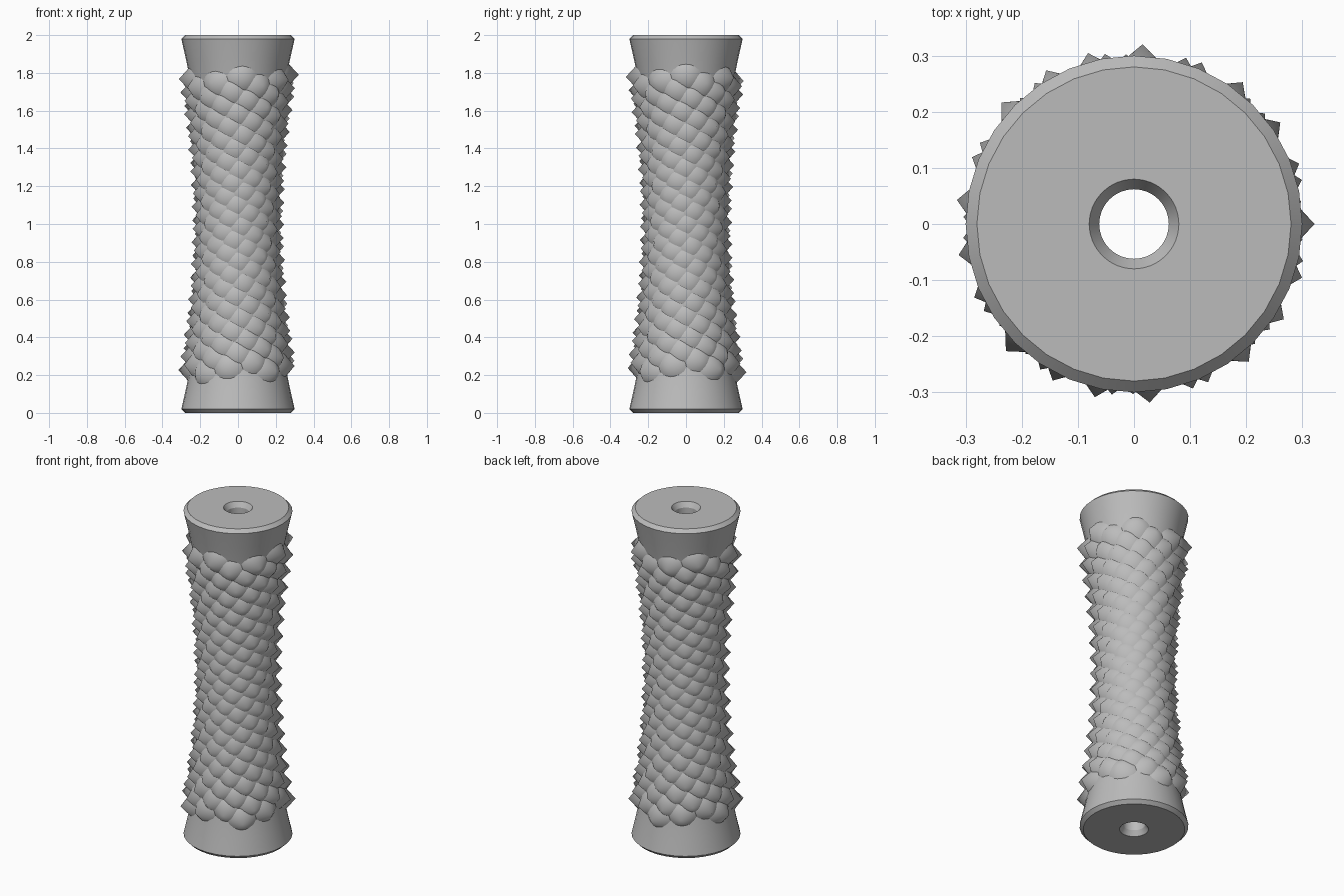
import bpy, bmesh, math
from mathutils import Matrix

cube = bpy.data.objects.get("Cube")
if cube:
    bpy.data.objects.remove(cube, do_unlink=True)

grey = bpy.data.materials.new("plain grey")
grey.use_nodes = True
colour = (0.5, 0.5, 0.5, 1)
grey.diffuse_color = colour
grey.node_tree.nodes["Principled BSDF"].inputs["Base Color"].default_value = colour

SIDES = 32
STUDS = 288
GOLDEN = math.radians(137.508)
TOP_STUD, LOW_STUD = 1.79, 0.21


def waist_radius(z):
    """Concave outline, narrowest at mid height."""
    return 0.182 + 0.118 * ((z - 1) / 0.98) ** 2


def finish(bm, name):
    mesh = bpy.data.meshes.new(name)
    bm.normal_update()
    bm.to_mesh(mesh)
    bm.free()
    obj = bpy.data.objects.new(name, mesh)
    bpy.context.collection.objects.link(obj)
    mesh.materials.append(grey)
    bpy.ops.object.select_all(action="DESELECT")
    obj.select_set(True)
    bpy.context.view_layer.objects.active = obj
    bpy.ops.object.shade_smooth_by_angle(angle=math.radians(30))
    return obj


# Roller core: closed profile revolved, with a countersunk through-hole
outline = [(0.062, 0.03), (0.08, 0), (0.28, 0)]
for i in range(21):
    z = 0.02 + 1.96 * i / 20
    outline.append((waist_radius(z), z))
outline += [(0.28, 2), (0.08, 2), (0.062, 1.97)]

bm = bmesh.new()
rings = []
for r, z in outline:
    ring = []
    for s in range(SIDES):
        a = math.tau * s / SIDES
        ring.append(bm.verts.new((r * math.cos(a), r * math.sin(a), z)))
    rings.append(ring)
for low, high in zip(rings, rings[1:] + rings[:1]):
    for s in range(SIDES):
        t = (s + 1) % SIDES
        bm.faces.new((low[s], low[t], high[t], high[s]))
bmesh.ops.recalc_face_normals(bm, faces=bm.faces[:])
finish(bm, "roller_core")

# Pointed studs: overlapping cones winding down in a golden-angle spiral
bm = bmesh.new()
depth, sunk = 0.083, 0.02
for k in range(STUDS):
    z = TOP_STUD + (LOW_STUD - TOP_STUD) * k / (STUDS - 1)
    place = (Matrix.Rotation(k * GOLDEN, 4, "Z")
             @ Matrix.Translation((waist_radius(z) - sunk + depth / 2, 0, z))
             @ Matrix.Rotation(math.pi / 2, 4, "Y"))
    bmesh.ops.create_cone(bm, cap_ends=False, segments=16, radius1=0.09,
                          radius2=0, depth=depth, matrix=place)
bmesh.ops.remove_doubles(bm, verts=bm.verts[:], dist=0.00001)
finish(bm, "spiral_studs")
